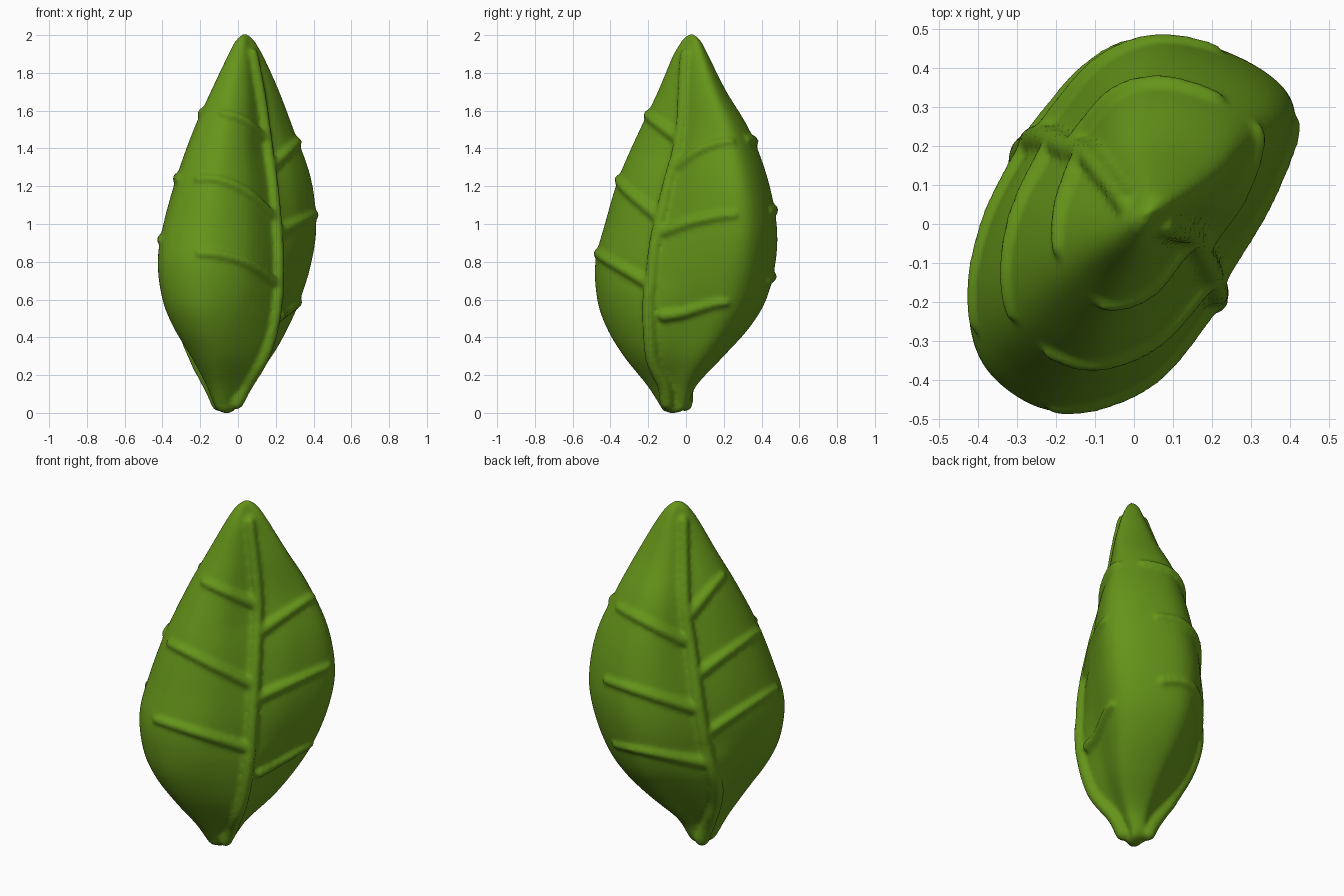
import bpy, bmesh, math
from mathutils import Vector
from mathutils.bvhtree import BVHTree

if "Cube" in bpy.data.objects:
    bpy.data.objects.remove(bpy.data.objects["Cube"])

# Leaf body levels: z, x min, x max, y min, y max
LEVELS = [
    (0.00, -.08, -.04, -.09, -.05), (0.015, -.11, -.015, -.125, -.01), (0.05, -.13, .0, -.145, .015),
    (0.15, -.17, .06, -.21, .06), (0.30, -.25, .18, -.33, .20), (0.45, -.34, .265, -.42, .335),
    (0.60, -.40, .33, -.47, .425), (0.80, -.425, .39, -.48, .475), (1.00, -.395, .415, -.43, .48),
    (1.25, -.325, .385, -.355, .43), (1.50, -.235, .295, -.245, .335), (1.70, -.145, .22, -.15, .215),
    (1.88, -.06, .14, -.075, .125), (1.96, -.02, .095, -.03, .085), (1.99, .005, .07, -.005, .06),
    (2.005, .025, .05, .015, .04)]


def spline(pts, n, closed):
    """Catmull-Rom samples through points of any dimension."""
    out, m = [], len(pts)
    for s in range(m if closed else m - 1):
        idx = [(s + k) % m if closed else min(max(s + k, 0), m - 1) for k in (-1, 0, 1, 2)]
        a, b, c, d = (pts[i] for i in idx)
        for j in range(n):
            t = j / n
            out.append(tuple(.5 * (2 * q + (r - p) * t + (2 * p - 5 * q + 4 * r - w) * t * t
                                   + (3 * q - p - 3 * r + w) * t ** 3)
                             for p, q, r, w in zip(a, b, c, d)))
    if not closed:
        out.append(tuple(pts[-1]))
    return out


def section(z):
    """Skewed lens outline in the unit square; rib corners swell near the stem, thin near the tip."""
    k = min(max((.7 - z) / .45, 0), 1)
    t = min(max((z - .65) / .7, 0), 1)
    front = (.60 + .18 * k - .22 * t, -.38 - .08 * k + .10 * t)
    back = (-.60 - .28 * k + .06 * t, .46 + .06 * k - .04 * t)
    return spline([front, (.83 - .06 * t, .05 + .03 * t), (1, .55), (.76, .83), (.18, 1), (-.25, .85),
                   back, (-.88, 0), (-1, -.45), (-.86, -.8), (-.42, -1), (.16 - .13 * t, -.84 + .05 * t)],
                  6, True)


# Body loft
bm = bmesh.new()
rings = []
for z, x0, x1, y0, y1 in spline(LEVELS, 5, False):
    rings.append([bm.verts.new(((x0 + x1) / 2 + u * (x1 - x0) / 2,
                                (y0 + y1) / 2 + v * (y1 - y0) / 2, z)) for u, v in section(z)])
for lo, hi in zip(rings, rings[1:]):
    n = len(lo)
    for i in range(n):
        bm.faces.new((lo[i], lo[(i + 1) % n], hi[(i + 1) % n], hi[i]))
bm.faces.new(rings[0][::-1])
bm.faces.new(rings[-1])
bmesh.ops.recalc_face_normals(bm, faces=bm.faces)
tree = BVHTree.FromBMesh(bm)


def ridge(path, side, r0, r1, count, lift):
    """Lay a raised tapering cord on one leaf face along a path drawn in that face's plane."""
    az, el = math.radians(30), math.radians(25)
    right = Vector((math.cos(az), math.sin(az), 0)) * side
    to_eye = Vector((math.sin(az), -math.cos(az), 0)) * side * math.cos(el) + Vector((0, 0, math.sin(el)))
    up = to_eye.cross(right)
    pts = spline(path, count // (len(path) - 1), False)
    for i, (a, b) in enumerate(pts):
        hit, normal = tree.ray_cast(Vector((0, 0, 1)) + right * a + up * b + to_eye * 4, -to_eye)[:2]
        if hit is None:
            continue
        r = r0 + (r1 - r0) * i / len(pts)
        ball = bmesh.ops.create_icosphere(bm, subdivisions=2, radius=r)["verts"]
        bmesh.ops.translate(bm, verts=ball, vec=hit + normal * lift)


# Midribs, front and back
ridge([(-.06, -.89), (.04, -.68), (.085, -.41), (.10, -.15), (.11, .12), (.11, .43), (.065, .80)],
      1, .038, .03, 180, .004)
ridge([(.09, -.88), (.18, -.64), (.14, -.44), (.09, -.15), (.05, .12), (.01, .38), (-.01, .80)],
      -1, .042, .03, 180, .002)

# Side veins: start at the midrib, end near the leaf edge
FRONT = [((.11, .36), (-.17, .47)), ((.11, -.07), (-.35, .14)), ((.07, -.40), (-.41, -.27)),
         ((.13, .22), (.395, .415)), ((.13, -.13), (.485, .05)), ((.13, -.53), (.385, -.37))]
BACK = [((.0, .17), (-.345, .33)), ((.06, -.19), (-.40, -.06)), ((.13, -.48), (-.35, -.40)),
        ((.05, .32), (.20, .52)), ((.10, 0), (.385, .23)), ((.15, -.31), (.48, -.07))]
for side, veins in ((1, FRONT), (-1, BACK)):
    for path in veins:
        ridge(path, side, .034, .022, 45, -.003)

mesh = bpy.data.meshes.new("leaf")
bm.to_mesh(mesh)
bm.free()
leaf = bpy.data.objects.new("leaf", mesh)
bpy.context.collection.objects.link(leaf)

# Fuse body and veins into one soft skin
fuse = leaf.modifiers.new("fuse", 'REMESH')
fuse.mode = 'VOXEL'
fuse.voxel_size = .012
fuse.use_smooth_shade = True
soft = leaf.modifiers.new("soften", 'SMOOTH')
soft.factor, soft.iterations = .5, 6

green = bpy.data.materials.new("leaf_green")
green.diffuse_color = (.13, .30, .01, 1)
green.use_nodes = True
green.node_tree.nodes["Principled BSDF"].inputs["Base Color"].default_value = green.diffuse_color
mesh.materials.append(green)
